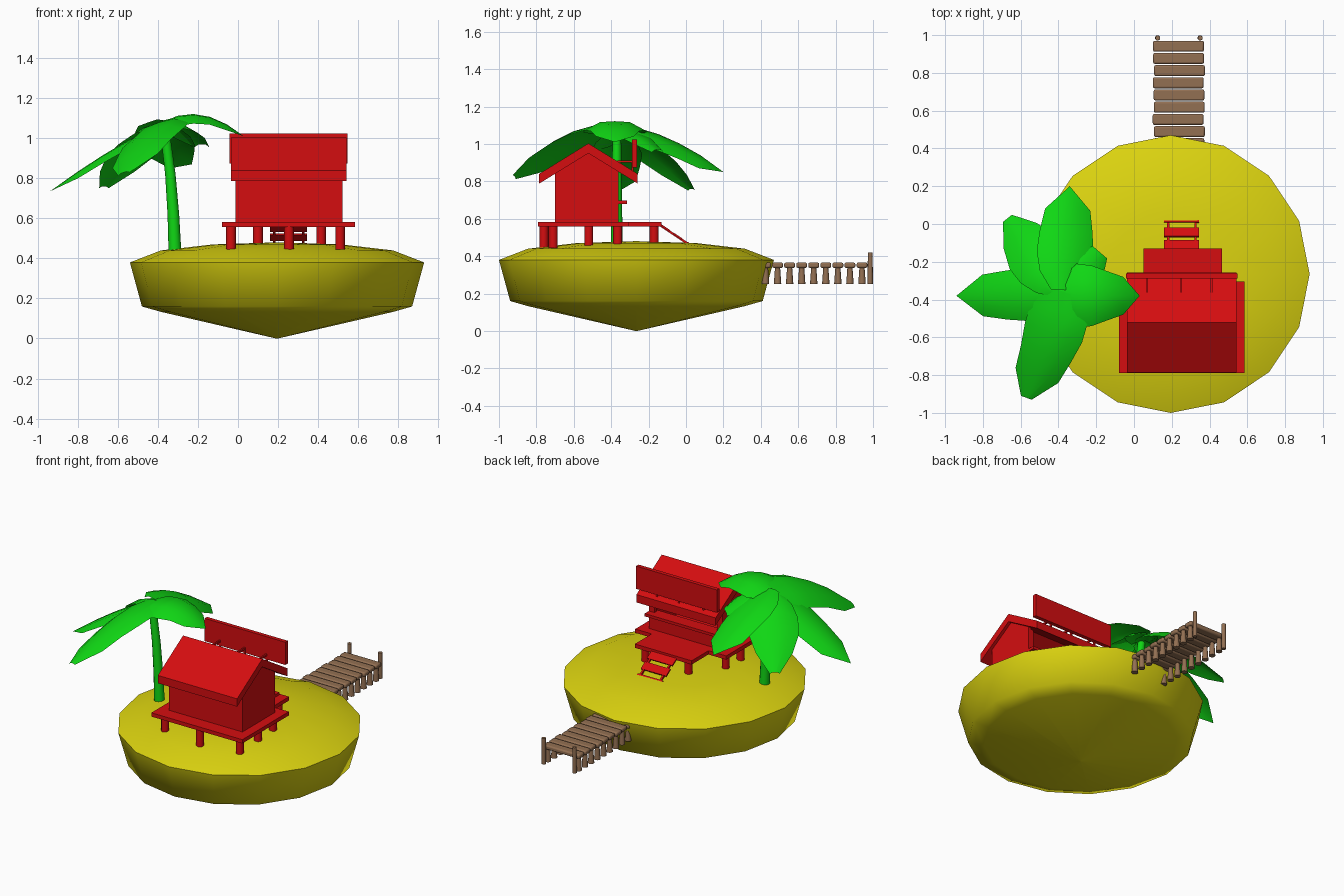
import bpy, bmesh, math
from mathutils import Vector, Matrix

if "Cube" in bpy.data.objects:
    bpy.data.objects.remove(bpy.data.objects["Cube"])


def material(name, rgb):
    m = bpy.data.materials.new(name)
    m.diffuse_color = (*rgb, 1)
    m.use_nodes = True
    m.node_tree.nodes["Principled BSDF"].inputs["Base Color"].default_value = m.diffuse_color
    return m


SAND = material("sand", (0.72, 0.66, 0.005))
RED = material("red_paint", (0.66, 0.004, 0.005))
GREEN = material("palm_green", (0.005, 0.68, 0.007))
WOOD = material("dock_wood", (0.29, 0.16, 0.085))


def finish(bm, name, mat, smooth=None, bevel=0):
    bmesh.ops.recalc_face_normals(bm, faces=bm.faces)
    me = bpy.data.meshes.new(name)
    bm.to_mesh(me)
    bm.free()
    ob = bpy.data.objects.new(name, me)
    bpy.context.collection.objects.link(ob)
    me.materials.append(mat)
    if bevel:
        b = ob.modifiers.new("bevel", 'BEVEL')
        b.width, b.segments = bevel, 2
    if smooth:
        bpy.ops.object.select_all(action='DESELECT')
        bpy.context.view_layer.objects.active = ob
        ob.select_set(True)
        bpy.ops.object.shade_smooth_by_angle(angle=math.radians(smooth))
    return ob


def box(bm, x0, x1, y0, y1, z0, z1, tilt=0):
    c = Matrix.Translation(((x0 + x1) / 2, (y0 + y1) / 2, (z0 + z1) / 2))
    s = Matrix.Diagonal((x1 - x0, y1 - y0, z1 - z0, 1))
    bmesh.ops.create_cube(bm, size=1, matrix=c @ Matrix.Rotation(tilt, 4, 'X') @ s)


def post(bm, x, y, z0, z1, r0, r1=None, n=12):
    bmesh.ops.create_cone(bm, cap_ends=True, segments=n, radius1=r0,
                          radius2=r1 or r0, depth=z1 - z0,
                          matrix=Matrix.Translation((x, y, (z0 + z1) / 2)))


def prism(bm, yz, x0, x1):
    # extrude a y-z outline along x
    f = bm.faces.new([bm.verts.new((x0, y, z)) for y, z in yz])
    ex = bmesh.ops.extrude_face_region(bm, geom=[f])
    vs = [v for v in ex["geom"] if isinstance(v, bmesh.types.BMVert)]
    bmesh.ops.translate(bm, verts=vs, vec=(x1 - x0, 0, 0))


def rings(bm, loops, n):
    # stack of circles (x, y, z, r) joined by quads
    vs = [[bm.verts.new((x + r * math.cos(2 * math.pi * i / n),
                         y + r * math.sin(2 * math.pi * i / n), z))
           for i in range(n)] for x, y, z, r in loops]
    for a, b in zip(vs, vs[1:]):
        for i in range(n):
            j = (i + 1) % n
            bm.faces.new((a[i], a[j], b[j], b[i]))
    bm.faces.new(vs[0][::-1])
    bm.faces.new(vs[-1])


# island
bm = bmesh.new()
rings(bm, [(0.195, -0.265, z, r) for r, z in
           [(0.004, 0.0), (0.58, 0.133), (0.675, 0.16), (0.735, 0.38),
            (0.58, 0.44), (0.32, 0.47), (0.01, 0.48)]], 16)
finish(bm, "island", SAND, 75)

# deck with porch
bm = bmesh.new()
box(bm, -0.08, 0.585, -0.79, -0.305, 0.558, 0.583)
box(bm, 0.05, 0.465, -0.305, -0.13, 0.558, 0.583)
finish(bm, "deck", RED)

# stilts
bm = bmesh.new()
for x, y in [(-0.035, -0.71), (0.255, -0.76), (0.51, -0.71), (-0.035, -0.52),
             (0.51, -0.52), (-0.035, -0.365), (0.51, -0.365),
             (0.1, -0.17), (0.415, -0.17)]:
    post(bm, x, y, 0.445, 0.565, 0.024)
finish(bm, "deck_stilts", RED, 40)

# porch ladder: sloping rails and slats
bm = bmesh.new()
slope = -math.atan2(0.12, 0.18)
for x in (0.175, 0.32):
    box(bm, x, x + 0.012, -0.155, 0.06, 0.499, 0.511, slope)
for y, z in [(-0.11, 0.55), (-0.045, 0.506), (0.03, 0.457)]:
    box(bm, 0.16, 0.345, y - 0.027, y + 0.027, z - 0.005, z + 0.005, slope)
finish(bm, "porch_ladder", RED)

# hut walls: two gable ends, closed front, open serving side
gable = [(-0.70, 0.58), (-0.36, 0.58), (-0.36, 0.85), (-0.52, 0.955), (-0.70, 0.845)]
bm = bmesh.new()
prism(bm, gable, -0.013, 0.007)
prism(bm, gable, 0.503, 0.523)
box(bm, -0.013, 0.523, -0.70, -0.68, 0.58, 0.845)
box(bm, -0.013, 0.523, -0.38, -0.36, 0.58, 0.68)
for x in (-0.013, 0.483):
    box(bm, x, x + 0.04, -0.38, -0.36, 0.68, 0.84)
finish(bm, "hut_walls", RED)

# serving counter
bm = bmesh.new()
box(bm, -0.013, 0.523, -0.40, -0.315, 0.68, 0.698)
finish(bm, "counter", RED)

# gabled roof
bm = bmesh.new()
prism(bm, [(-0.785, 0.788), (-0.785, 0.84), (-0.522, 1.003), (-0.258, 0.84),
           (-0.258, 0.788), (-0.522, 0.95)], -0.036, 0.543)
finish(bm, "roof", RED)

# blank sign board and its struts
bm = bmesh.new()
box(bm, -0.042, 0.548, -0.288, -0.262, 0.875, 1.025)
finish(bm, "sign_board", RED)
bm = bmesh.new()
for x in (0.07, 0.25, 0.41):
    box(bm, x - 0.005, x + 0.005, -0.365, -0.28, 0.90, 0.912)
    box(bm, x - 0.005, x + 0.005, -0.292, -0.28, 0.84, 0.90)
finish(bm, "sign_struts", RED)

# dock planks
bm = bmesh.new()
for i in range(9):
    y = 0.425 + i * 0.0645
    j = 0.004 * math.sin(i * 2.3)
    box(bm, 0.103 + j, 0.372 + j, y - 0.029, y + 0.029, 0.337, 0.366)
finish(bm, "dock_planks", WOOD, 40, bevel=0.009)

# dock posts, with a tall pair at the end
bm = bmesh.new()
for x in (0.125, 0.35):
    for i in range(9):
        post(bm, x, 0.425 + i * 0.0645, 0.25, 0.35, 0.02, 0.013, 10)
    post(bm, x, 0.985, 0.25, 0.42, 0.014, 0.013, 10)
finish(bm, "dock_posts", WOOD, 40)

# palm trunk
bm = bmesh.new()
rings(bm, [(-0.315, -0.37, 0.43, 0.032), (-0.323, -0.37, 0.62, 0.029),
           (-0.338, -0.37, 0.82, 0.026), (-0.37, -0.37, 1.075, 0.023)], 12)
finish(bm, "palm_trunk", GREEN, 40)


def frond(name, start, bend, tip, widths, roll=0.0):
    # folded leaf along a bent midrib
    a, b, c = Vector(start), Vector(bend), Vector(tip)
    d = (c - a)
    side = Vector((d.x, d.y, 0)).cross(Vector((0, 0, 1))).normalized()
    bm = bmesh.new()
    rows = []
    n = len(widths)
    for i, w in enumerate(widths):
        t = i / (n - 1)
        p = a * (1 - t) ** 2 + b * 2 * t * (1 - t) + c * t * t
        row = []
        for s, drop in ((-1, 0.3), (-0.5, 0.03), (0, 0.0), (0.5, 0.03), (1, 0.3)):
            row.append(bm.verts.new(p + side * w * s
                                    + Vector((0, 0, w * (roll * s - drop)))))
        rows.append(row)
    for r, q in zip(rows, rows[1:]):
        for k in range(4):
            bm.faces.new((r[k], r[k + 1], q[k + 1], q[k]))
    bmesh.ops.remove_doubles(bm, verts=bm.verts, dist=0.0005)
    finish(bm, name, GREEN, 30)


# palm fronds
frond("frond_left", (-0.35, -0.37, 1.08), (-0.58, -0.375, 1.0), (-0.94, -0.38, 0.735),
      (0.05, 0.11, 0.14, 0.13, 0.11, 0))
frond("frond_right", (-0.38, -0.38, 1.08), (-0.19, -0.38, 1.19), (0.03, -0.38, 1.01),
      (0.10, 0.17, 0.16, 0.13, 0.10, 0))
frond("frond_back", (-0.37, -0.35, 1.09), (-0.37, -0.12, 1.07), (-0.34, 0.20, 0.85),
      (0.07, 0.13, 0.15, 0.14, 0.12, 0), -0.2)
frond("frond_back_left", (-0.37, -0.35, 1.08), (-0.50, -0.21, 1.05), (-0.67, 0.03, 0.76),
      (0.06, 0.12, 0.15, 0.15, 0.11, 0.03))
frond("frond_front", (-0.37, -0.36, 1.09), (-0.42, -0.62, 1.09), (-0.57, -0.92, 0.83),
      (0.10, 0.16, 0.16, 0.14, 0.12, 0.03), -0.3)
frond("frond_short", (-0.37, -0.37, 1.08), (-0.27, -0.25, 1.08), (-0.18, -0.15, 0.97),
      (0.06, 0.10, 0.10, 0.05))
